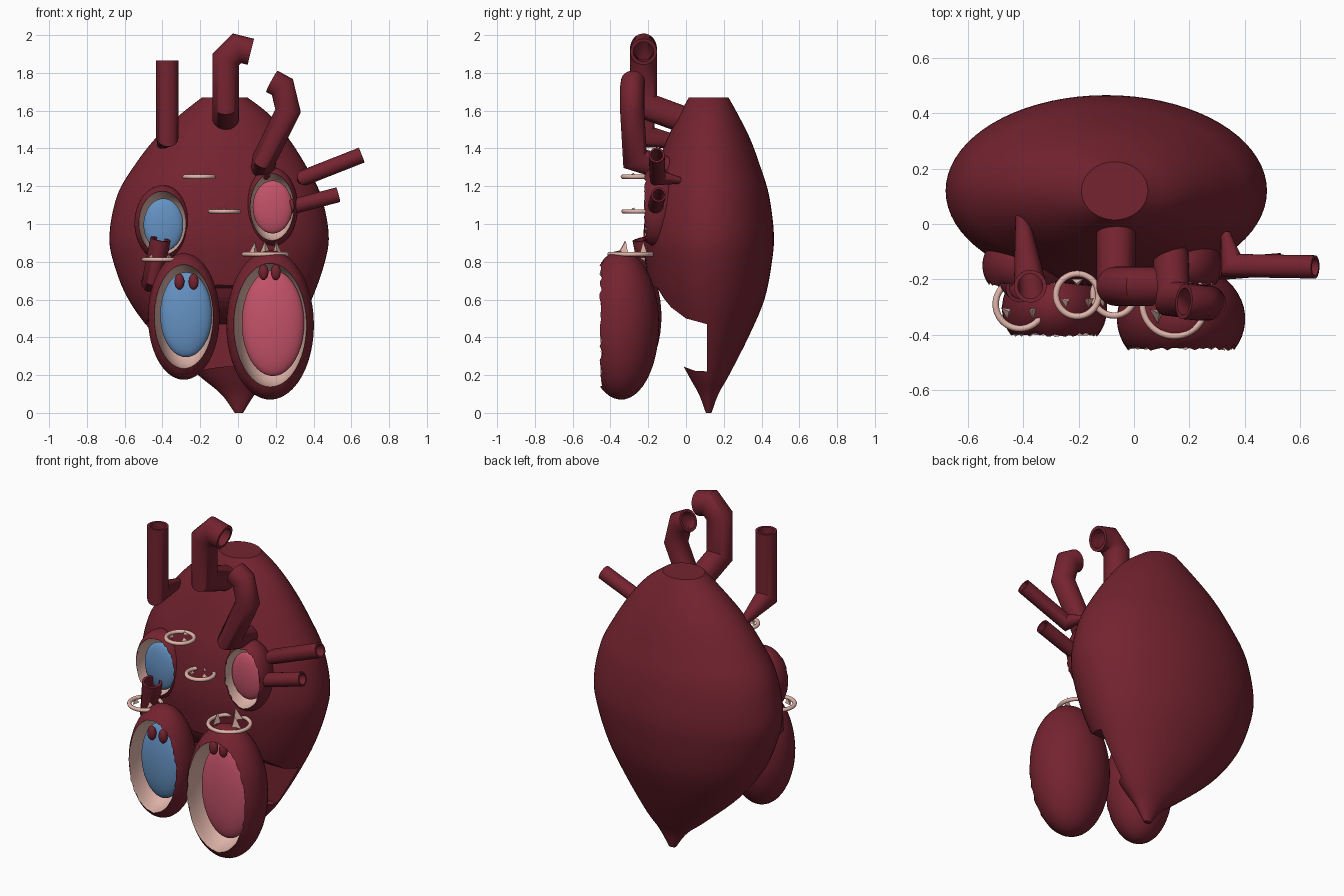
import bpy, bmesh, math, random
from mathutils import Vector

if "Cube" in bpy.data.objects:
    bpy.data.objects.remove(bpy.data.objects["Cube"])

random.seed(3)
TAU = 2 * math.pi


def material(name, rgb):
    m = bpy.data.materials.new(name)
    m.diffuse_color = (*rgb, 1)
    m.use_nodes = True
    m.node_tree.nodes["Principled BSDF"].inputs["Base Color"].default_value = m.diffuse_color
    return m


MUSCLE = material("muscle_red", (0.175, 0.017, 0.029))
LINING = material("pale_lining", (0.75, 0.46, 0.40))
BLUE = material("chamber_blue", (0.13, 0.29, 0.55))
PINK = material("chamber_pink", (0.55, 0.085, 0.14))


def finish(name, bm, mats, angle=40):
    bmesh.ops.remove_doubles(bm, verts=bm.verts, dist=1e-5)
    bmesh.ops.recalc_face_normals(bm, faces=bm.faces)
    me = bpy.data.meshes.new(name)
    bm.to_mesh(me)
    bm.free()
    for m in mats:
        me.materials.append(m)
    ob = bpy.data.objects.new(name, me)
    bpy.context.collection.objects.link(ob)
    smooth(ob, angle)
    return ob


def smooth(ob, angle=40):
    bpy.ops.object.select_all(action='DESELECT')
    ob.select_set(True)
    bpy.context.view_layer.objects.active = ob
    bpy.ops.object.shade_smooth_by_angle(angle=math.radians(angle))


def skin(bm, rows, loop=False, mat=lambda i: 0):
    """Bridge a list of closed rings with quads."""
    vs = [[bm.verts.new(p) for p in r] for r in rows]
    n = len(vs[0])
    for i in range(len(vs) if loop else len(vs) - 1):
        a, b = vs[i], vs[(i + 1) % len(vs)]
        for j in range(n):
            k = (j + 1) % n
            bm.faces.new((a[j], a[k], b[k], b[j])).material_index = mat(i)
    return vs


def ellipsoid(name, c, r, mat):
    bm = bmesh.new()
    bmesh.ops.create_uvsphere(bm, u_segments=40, v_segments=24, radius=1)
    for v in bm.verts:
        v.co = Vector(c) + Vector(a * b for a, b in zip(v.co, r))
    return finish(name, bm, [mat])


def chamber(name, c, r, cut, blood, bc, br):
    """Open-fronted egg with ragged rim, pale bowl inside and coloured core."""
    n, k = 72, 16
    t_rim = math.acos((cut - c[1]) / r[1])
    s_rim = math.sin(t_rim)
    depth = c[1] + r[1] * 0.85 - cut
    jag = [random.uniform(-0.003, 0.011) for _ in range(n)]

    def ring(s, y, j=0):
        return [(c[0] + r[0] * s * math.cos(TAU * i / n), y + j * jag[i],
                 c[2] + r[2] * s * math.sin(TAU * i / n)) for i in range(n)]
    rows = [ring(max(math.sin(t_rim * i / k), 1e-7),
                 c[1] + r[1] * math.cos(t_rim * i / k), i == k) for i in range(k + 1)]
    for i in range(1, k + 1):
        a = math.pi / 2 * i / k
        rows.append(ring(max(s_rim * math.cos(a) * 0.99, 1e-7), cut + 0.012 + depth * math.sin(a)))
    bm = bmesh.new()
    skin(bm, rows, mat=lambda i: int(i >= k))
    finish(name, bm, [MUSCLE, LINING])
    ellipsoid(name + "_core", bc, br, blood)
    return ellipsoid(name + "_cutter", c, [x * 0.96 for x in r], MUSCLE)


def tube(name, pts, rad, start=1.0):
    """Hollow pipe with mitred bends."""
    p = [Vector(q) for q in pts]
    n = 32
    d = (p[1] - p[0]).normalized()
    u = d.orthogonal().normalized()
    w = d.cross(u)
    cur = [p[0] + rad * (u * math.cos(TAU * i / n) + w * math.sin(TAU * i / n)) for i in range(n)]
    outer = [cur]
    for i in range(1, len(p)):
        d = (p[i] - p[i - 1]).normalized()
        nrm = d if i == len(p) - 1 else (d + (p[i + 1] - p[i]).normalized()).normalized()
        cur = [v + d * ((p[i] - v).dot(nrm) / d.dot(nrm)) for v in cur]
        outer.append(cur)
    outer[0] = [p[0] + (v - p[0]) * start for v in outer[0]]
    inner = [[c + (v - c) * 0.76 for v in row] for c, row in zip(p, outer)]
    bm = bmesh.new()
    skin(bm, outer + inner[::-1], loop=True)
    return finish(name, bm, [MUSCLE], 50)


# Heart wall: elliptical sections (z, centre x, half width x, half depth y)
secs = [(0, .005, .022, .015), (.1, 0, .09, .052), (.2, -.02, .19, .108), (.4, -.07, .36, .21),
        (.6, -.095, .485, .295), (.8, -.10, .56, .335), (.95, -.10, .58, .345),
        (1.15, -.10, .54, .32), (1.3, -.095, .46, .275), (1.45, -.085, .355, .22),
        (1.58, -.07, .235, .155), (1.67, -.07, .12, .105)]
rows = []
for i in range(len(secs) - 1):
    a, b, c, d = (secs[max(0, min(len(secs) - 1, i + k))] for k in (-1, 0, 1, 2))
    for s in range(5 if i < len(secs) - 2 else 6):
        t = s / 5
        z, x, rx, ry = (0.5 * (2 * q + (r - p) * t + (2 * p - 5 * q + 4 * r - v) * t * t
                               + (3 * q - p - 3 * r + v) * t ** 3)
                        for p, q, r, v in zip(a, b, c, d))
        rows.append([(x + rx * math.cos(TAU * j / 72), .12 + ry * math.sin(TAU * j / 72), z)
                     for j in range(72)])
bm = bmesh.new()
vs = skin(bm, rows)
bm.faces.new(vs[0])
bm.faces.new(vs[-1])
wall = finish("heart_wall", bm, [MUSCLE])

# Four chambers
cutters = [
    chamber("left_ventricle", (.17, -.343, .465), (.232, .2, .395), -.455, PINK,
            (.185, -.365, .475), (.165, .06, .28)),
    chamber("right_ventricle", (-.287, -.305, .51), (.19, .175, .335), -.405, BLUE,
            (-.275, -.32, .52), (.137, .055, .225)),
    chamber("left_atrium", (.18, -.15, 1.09), (.137, .13, .21), -.22, PINK,
            (.183, -.165, 1.09), (.105, .035, .14)),
    chamber("right_atrium", (-.40, -.15, 1.005), (.148, .13, .2), -.22, BLUE,
            (-.395, -.165, .995), (.105, .035, .14))]

# Sideways channel through the lower front of the wall
side = [(-.4, .75), (-.15, .66), (-.12, .61), (-.08, .56), (0, .50), (.11, .47),
        (.11, .22), (.05, .222), (0, .24), (-.05, .265), (-.09, .305), (-.13, .38), (-.4, .5)]
bm = bmesh.new()
ends = skin(bm, [[(x, y, z) for y, z in side] for x in (-1, 1)])
bm.faces.new(ends[0])
bm.faces.new(ends[1])
cutters.append(finish("channel_cutter", bm, [MUSCLE]))
for c in cutters:
    mod = wall.modifiers.new("cut", 'BOOLEAN')
    mod.object, mod.operation, mod.solver = c, 'DIFFERENCE', 'EXACT'
    bpy.context.view_layer.objects.active = wall
    bpy.ops.object.modifier_apply(modifier=mod.name)
    bpy.data.objects.remove(c)
smooth(wall, 35)

# Vessels
tube("upper_vein", [(-.405, .03, 1.42), (-.375, -.225, 1.46), (-.375, -.225, 1.865)], .059, .4)
tube("main_artery", [(-.065, .02, 1.54), (-.065, -.225, 1.63), (-.065, -.225, 1.87),
                     (-.005, -.225, 1.93), (.068, -.225, 1.912)], .071)
tube("lung_artery", [(.13, -.06, 1.28), (.14, -.27, 1.345), (.265, -.285, 1.6),
                     (.235, -.285, 1.725), (.18, -.28, 1.755)], .064)
tube("upper_lung_vein", [(.33, -.03, 1.23), (.35, -.15, 1.245), (.655, -.155, 1.365)], .042, .4)
tube("lower_lung_vein", [(.28, -.16, 1.09), (.34, -.16, 1.105), (.53, -.145, 1.155)], .04)
tube("lower_vein", [(-.46, -.02, .68), (-.45, -.19, .72), (-.41, -.23, .92)], .054)


# Valve rings with three pointed leaflets each
def valve(name, c, R, leaf, minor=.0115):
    bm = bmesh.new()
    skin(bm, [[(c[0] + (R + minor * math.cos(TAU * j / 10)) * math.cos(TAU * i / 48),
                c[1] + (R + minor * math.cos(TAU * j / 10)) * math.sin(TAU * i / 48),
                c[2] + minor * math.sin(TAU * j / 10)) for j in range(10)]
              for i in range(48)], loop=True)
    for k in range(3):
        a = TAU * (k / 3 + 0.25)

        def at(q, da, dz):
            return bm.verts.new((c[0] + R * q * math.cos(a + da),
                                 c[1] + R * q * math.sin(a + da), c[2] + dz))
        l, r, i, tip = at(.8, -.35, 0), at(.8, .35, 0), at(.4, 0, .004), at(.55, .05, leaf)
        for f in ((l, r, tip), (r, i, tip), (i, l, tip), (l, i, r)):
            bm.faces.new(f)
    finish(name, bm, [LINING])


valve("lung_valve", (-.205, -.257, 1.25), .077, .02)
valve("main_valve", (-.072, -.255, 1.067), .076, .02)
valve("left_inlet_valve", (.145, -.29, .84), .115, .07)
valve("right_inlet_valve", (-.412, -.29, .812), .088, .03)

# Small muscle buds hanging at the top of each ventricle
for i, (x, y, z) in enumerate([(-.31, -.375, .695), (-.235, -.375, .695),
                               (.135, -.425, .745), (.20, -.425, .745)]):
    ellipsoid(f"muscle_bud_{i + 1}", (x, y, z), (.026, .022, .042), MUSCLE)
